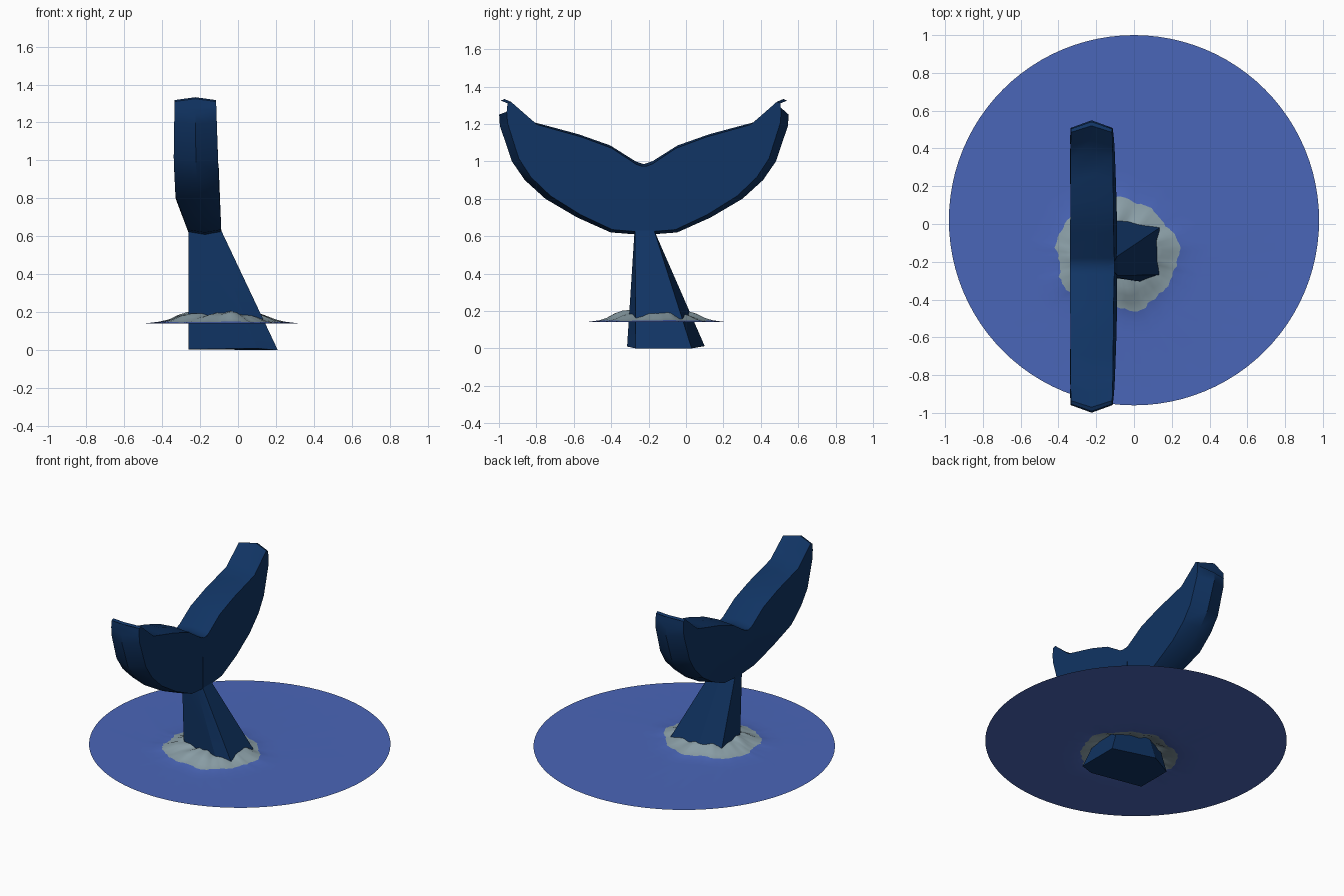
import bpy, bmesh, math, random

if "Cube" in bpy.data.objects:
    bpy.data.objects.remove(bpy.data.objects["Cube"])

random.seed(4)


def material(name, rgb):
    m = bpy.data.materials.new(name)
    m.diffuse_color = (*rgb, 1)
    m.use_nodes = True
    m.node_tree.nodes["Principled BSDF"].inputs["Base Color"].default_value = m.diffuse_color
    return m


TAIL = material("deep blue skin", (0.0052, 0.034, 0.125))
WATER = material("water blue", (0.068, 0.132, 0.48))
FOAM = material("pale foam", (0.26, 0.35, 0.39))


def finish(bm, name, mats, angle=30, fix=True):
    if fix:
        bmesh.ops.recalc_face_normals(bm, faces=bm.faces)
    me = bpy.data.meshes.new(name)
    bm.to_mesh(me)
    bm.free()
    ob = bpy.data.objects.new(name, me)
    bpy.context.collection.objects.link(ob)
    for m in mats:
        me.materials.append(m)
    bpy.ops.object.select_all(action='DESELECT')
    ob.select_set(True)
    bpy.context.view_layer.objects.active = ob
    bpy.ops.object.shade_smooth_by_angle(angle=math.radians(angle))
    return ob


def bridge(bm, a, b):
    n = len(a)
    return [bm.faces.new((a[i], a[(i + 1) % n], b[(i + 1) % n], b[i])) for i in range(n)]


def interp(table, z):
    for (z0, a), (z1, b) in zip(table, table[1:]):
        if z <= z1:
            t = max(0, (z - z0) / (z1 - z0))
            return a + (b - a) * t
    return table[-1][1]


# tail stalk: six-sided sections at the base, fluke root and notch
sections = [
    [(.21, .03, 0), (.21, -.27, 0), (.10, -.315, .01), (-.26, -.235, .005), (-.26, .02, .005), (-.10, .10, .012)],
    [(-.088, -.17, .63), (-.088, -.272, .63), (-.14, -.275, .63), (-.26, -.262, .63), (-.26, -.185, .63), (-.16, -.17, .63)],
    [(-.102, -.195, .975), (-.102, -.255, .975), (-.15, -.255, .975), (-.26, -.25, .975), (-.26, -.2, .975), (-.16, -.195, .975)],
]
bm = bmesh.new()
rings = [[bm.verts.new(p) for p in s] for s in sections]
for a, b in zip(rings, rings[1:]):
    bridge(bm, a, b)
bm.faces.new(rings[0])
bm.faces.new(rings[-1])
finish(bm, "tail_stalk", [TAIL], 20)

# flukes: columns of (top y, top z, bottom y, bottom z), half thickness in x, mirrored in y
columns = [(0, .985, 0, .607), (.045, 1.0, .05, .61), (.18, 1.085, .178, .62),
           (.35, 1.145, .357, .70), (.48, 1.18, .527, .80), (.60, 1.212, .637, .90),
           (.67, 1.27, .706, 1.0), (.745, 1.333, .77, 1.19), (.766, 1.325, .774, 1.25)]
centre_x = [(.6, -.172), (.68, -.185), (.8, -.213), (1.0, -.222), (1.33, -.225)]
half_x = [(.6, .083), (.68, .095), (.8, .116), (1.0, .117), (1.33, .109)]
bm = bmesh.new()
rings = []
for ty, tz, by, bz in columns:
    my, mz = (ty + by) / 2, (tz + bz) / 2
    f = min(.4, .03 / (tz - bz))          # side faces sit inside the peaked rim
    sty, stz = (ty + (my - ty) * f) * .95, tz + (mz - tz) * f
    sby, sbz = (by + (my - by) * f) * .95, bz + (mz - bz) * f
    side = [(sty, stz), (my * .95, mz), (sby, sbz)]
    X = lambda z, s: interp(centre_x, z) + s * interp(half_x, z)
    pts = [(X(tz, 0), ty, tz)] + [(X(z, 1), y, z) for y, z in side]
    pts += [(X(bz, 0), by, bz)] + [(X(z, -1), y, z) for y, z in reversed(side)]
    rings.append([bm.verts.new(p) for p in pts])
for a, b in zip(rings, rings[1:]):
    bridge(bm, a, b)
bm.faces.new(rings[-1])
flukes = finish(bm, "flukes", [TAIL], 32)
flukes.location.y = -.225
mod = flukes.modifiers.new("mirror", 'MIRROR')
mod.use_axis = (False, True, False)
mod.use_clip = True

# water disc with a raised foam ring round the stalk
N = 96
CX, CY = -.09, -.165
edge = []
for i in range(N):
    a = 2 * math.pi * i / N
    edge.append(1 + .03 * math.sin(5 * a + 1) + .025 * math.sin(9 * a) + random.uniform(-.025, .025))
profile = [(.35, .195), (.58, .19), (.72, .178), (.86, .16), (1.0, .149), (1.2, .1415), (1.45, .14)]
bm = bmesh.new()
rings = []
for f, z in profile:
    ring = []
    for i in range(N):
        a = 2 * math.pi * i / N
        r = f * edge[i]
        dz = (.16 * (z - .14)) * (math.sin(4 * a + .5) + .6 * math.sin(11 * a + f * 5))
        ring.append(bm.verts.new((CX + .325 * r * math.cos(a), CY + .292 * r * math.sin(a), z + dz)))
    rings.append(ring)
rings.append([bm.verts.new((.98 * math.cos(2 * math.pi * i / N), .02 + .98 * math.sin(2 * math.pi * i / N), .14))
              for i in range(N)])
for k, (a, b) in enumerate(zip(rings, rings[1:])):
    for face in bridge(bm, b, a):
        face.material_index = 1 if k < 4 else 0
        face.normal_update()
        if face.normal.z < 0:
            face.normal_flip()
finish(bm, "water_surface", [WATER, FOAM], 60, fix=False)
